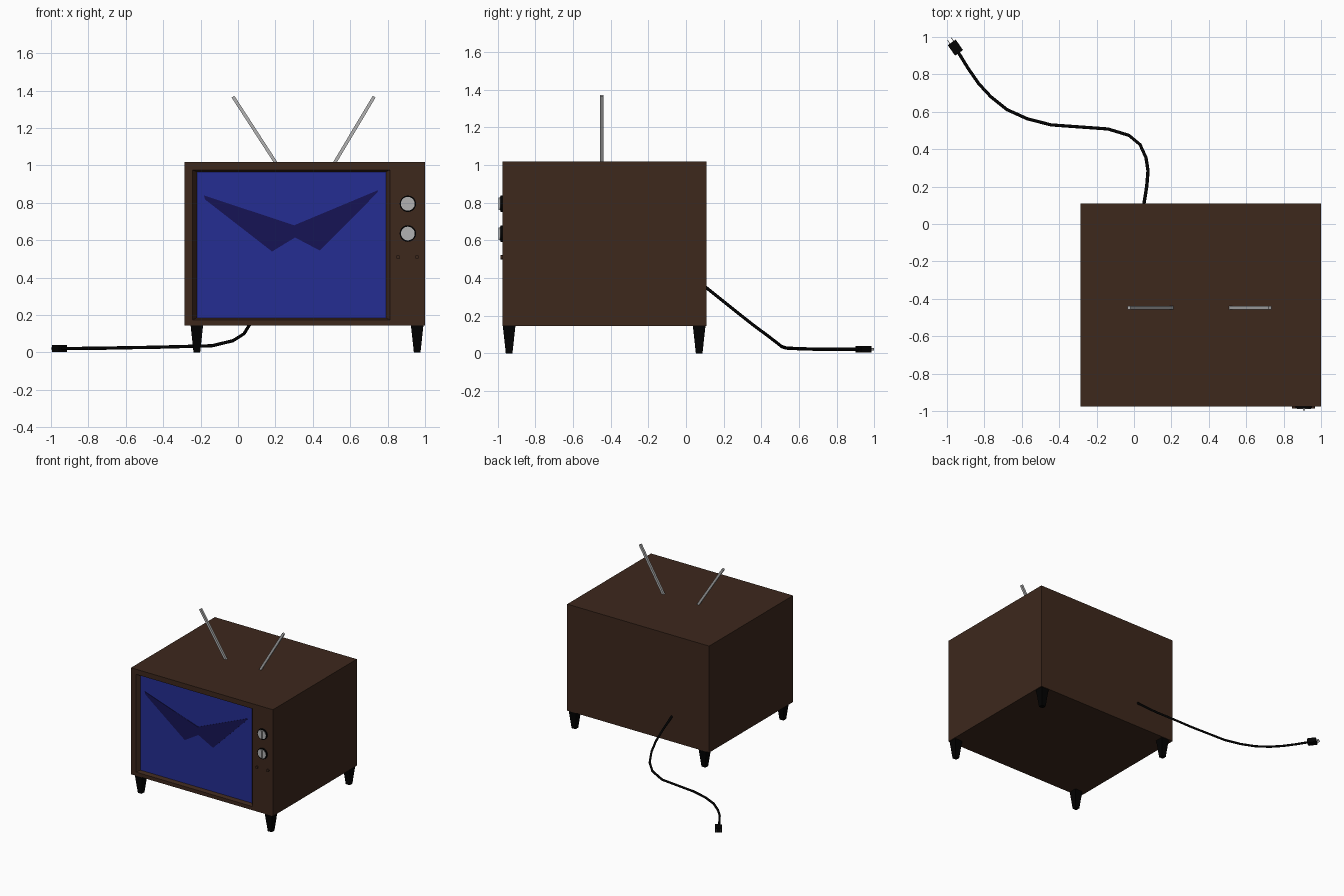
import bpy, bmesh, math
from mathutils import Vector

if "Cube" in bpy.data.objects:
    bpy.data.objects.remove(bpy.data.objects["Cube"])


def material(name, rgb):
    m = bpy.data.materials.new(name)
    m.diffuse_color = (*rgb, 1)
    m.use_nodes = True
    m.node_tree.nodes["Principled BSDF"].inputs["Base Color"].default_value = m.diffuse_color
    return m


WOOD = material("brown wood", (0.047, 0.021, 0.012))
BLUE = material("screen blue", (0.018, 0.026, 0.29))
NAVY = material("screen navy", (0.008, 0.007, 0.09))
BLACK = material("black", (0.0005, 0.0005, 0.0005))
GREY = material("metal grey", (0.45, 0.45, 0.45))


def mesh_object(name, bm, mat):
    bmesh.ops.recalc_face_normals(bm, faces=bm.faces)
    me = bpy.data.meshes.new(name)
    bm.to_mesh(me)
    bm.free()
    ob = bpy.data.objects.new(name, me)
    bpy.context.collection.objects.link(ob)
    me.materials.append(mat)
    return ob


def rod(name, a, b, r1, r2, mat, sides=12):
    a, b = Vector(a), Vector(b)
    bpy.ops.mesh.primitive_cone_add(vertices=sides, radius1=r1, radius2=r2,
                                    depth=(b - a).length, location=(a + b) / 2)
    ob = bpy.context.object
    ob.rotation_euler = (b - a).to_track_quat('Z', 'Y').to_euler()
    ob.name = name
    ob.data.materials.append(mat)
    if sides > 4:
        bpy.ops.object.shade_smooth_by_angle(angle=math.radians(40))
    else:  # square section with its flats facing the axes
        ob.data.transform(Vector((0, 0, 1)).to_track_quat('Z', 'Y').to_matrix().to_4x4())
        ob.rotation_euler.rotate_axis('Z', math.pi / 4)
    return ob


def box(name, centre, size, mat, turn=0):
    bpy.ops.mesh.primitive_cube_add(size=1, location=centre, rotation=(0, 0, turn))
    ob = bpy.context.object
    ob.name = name
    ob.scale = size
    ob.data.materials.append(mat)
    return ob


def prism(name, outline, y0, y1, mat):
    """Extrude an x-z outline from y0 to y1."""
    bm = bmesh.new()
    face = bm.faces.new([bm.verts.new((x, y0, z)) for x, z in outline])
    ext = bmesh.ops.extrude_face_region(bm, geom=[face])
    bmesh.ops.translate(bm, vec=(0, y1 - y0, 0),
                        verts=[v for v in ext["geom"] if isinstance(v, bmesh.types.BMVert)])
    return mesh_object(name, bm, mat)


# Cabinet: rectangles from the back to the front, then sloping into the screen recess
FRONT, BACK, SCREEN_Y = -0.976, 0.11, -0.944
rects = [(-0.287, 1.0, 0.145, 1.018, BACK), (-0.287, 1.0, 0.145, 1.018, FRONT),
         (-0.243, 0.813, 0.175, 0.976, FRONT), (-0.22, 0.79, 0.185, 0.966, SCREEN_Y)]
bm = bmesh.new()
loops = [[bm.verts.new((x, y, z)) for x, z in ((x0, z0), (x1, z0), (x1, z1), (x0, z1))]
         for x0, x1, z0, z1, y in rects]
for p, q in zip(loops, loops[1:]):
    for i in range(4):
        j = (i + 1) % 4
        bm.faces.new((p[i], p[j], q[j], q[i]))
bm.faces.new(loops[0])
bm.faces.new(loops[-1])
mesh_object("cabinet", bm, WOOD)

# Screen with its dark painted shape
prism("screen", [(-0.22, 0.185), (0.79, 0.185), (0.79, 0.966), (-0.22, 0.966)],
      SCREEN_Y + 0.003, SCREEN_Y - 0.002, BLUE)
prism("screen_dark_shape",
      [(-0.182, 0.84), (0.30, 0.68), (0.749, 0.868), (0.745, 0.855), (0.438, 0.545),
       (0.305, 0.615), (0.182, 0.54), (-0.176, 0.818)],
      SCREEN_Y, SCREEN_Y - 0.005, NAVY)

# Dials: black rim, grey disc and a slim upright grip
for i, z in enumerate((0.795, 0.636), 1):
    rod(f"dial_rim_{i}", (0.908, FRONT + 0.01, z), (0.908, FRONT - 0.01, z), 0.044, 0.044, BLACK, 20)
    rod(f"dial_face_{i}", (0.908, FRONT, z), (0.908, FRONT - 0.013, z), 0.037, 0.037, GREY, 20)
    box(f"dial_grip_{i}", (0.908, FRONT - 0.01, z), (0.01, 0.022, 0.066), GREY)

# Small buttons under the dials
for i, x in enumerate((0.856, 0.957), 1):
    rod(f"button_{i}", (x, FRONT + 0.01, 0.51), (x, FRONT - 0.011, 0.51), 0.011, 0.011, WOOD)

# Tapered square legs
for side, x in (("left", -0.22), ("right", 0.958)):
    for end, y in (("front", -0.94), ("back", 0.07)):
        rod(f"{end}_{side}_leg", (x, y, 0), (x, y, 0.15), 0.025, 0.048, BLACK, 4)

# Square-section aerials
for side, low, high in (("left", 0.205, -0.027), ("right", 0.514, 0.728)):
    rod(f"{side}_aerial", (low, -0.447, 1.01), (high, -0.447, 1.368), 0.0125, 0.0125, GREY, 4)

# Power cord
path = [(0.05, 0.09, 0.363), (0.068, 0.2, 0.275), (0.075, 0.285, 0.207), (0.064, 0.355, 0.152),
        (0.032, 0.425, 0.1), (-0.027, 0.474, 0.063), (-0.139, 0.508, 0.036),
        (-0.444, 0.53, 0.028), (-0.572, 0.563, 0.026), (-0.68, 0.612, 0.024),
        (-0.765, 0.68, 0.022), (-0.83, 0.75, 0.022), (-0.888, 0.834, 0.021),
        (-0.947, 0.93, 0.021)]
cu = bpy.data.curves.new("power_cord", 'CURVE')
cu.dimensions = '3D'
cu.bevel_depth = 0.009
cu.bevel_resolution = 1
cu.use_fill_caps = True
sp = cu.splines.new('POLY')
sp.points.add(len(path) - 1)
for pt, co in zip(sp.points, path):
    pt.co = (*co, 1)
cu.materials.append(BLACK)
bpy.context.collection.objects.link(bpy.data.objects.new("power_cord", cu))

# Plug and its two prongs
along = Vector((-0.57, 0.82, 0)).normalized()
across = Vector((along.y, -along.x, 0))
centre = Vector((-0.955, 0.943, 0.021))
turn = math.atan2(along.y, along.x)
box("plug", centre, (0.068, 0.052, 0.036), BLACK, turn)
for i, s in enumerate((-1, 1), 1):
    box(f"plug_prong_{i}", centre + along * 0.04 + across * 0.012 * s,
        (0.034, 0.004, 0.012), GREY, turn)
